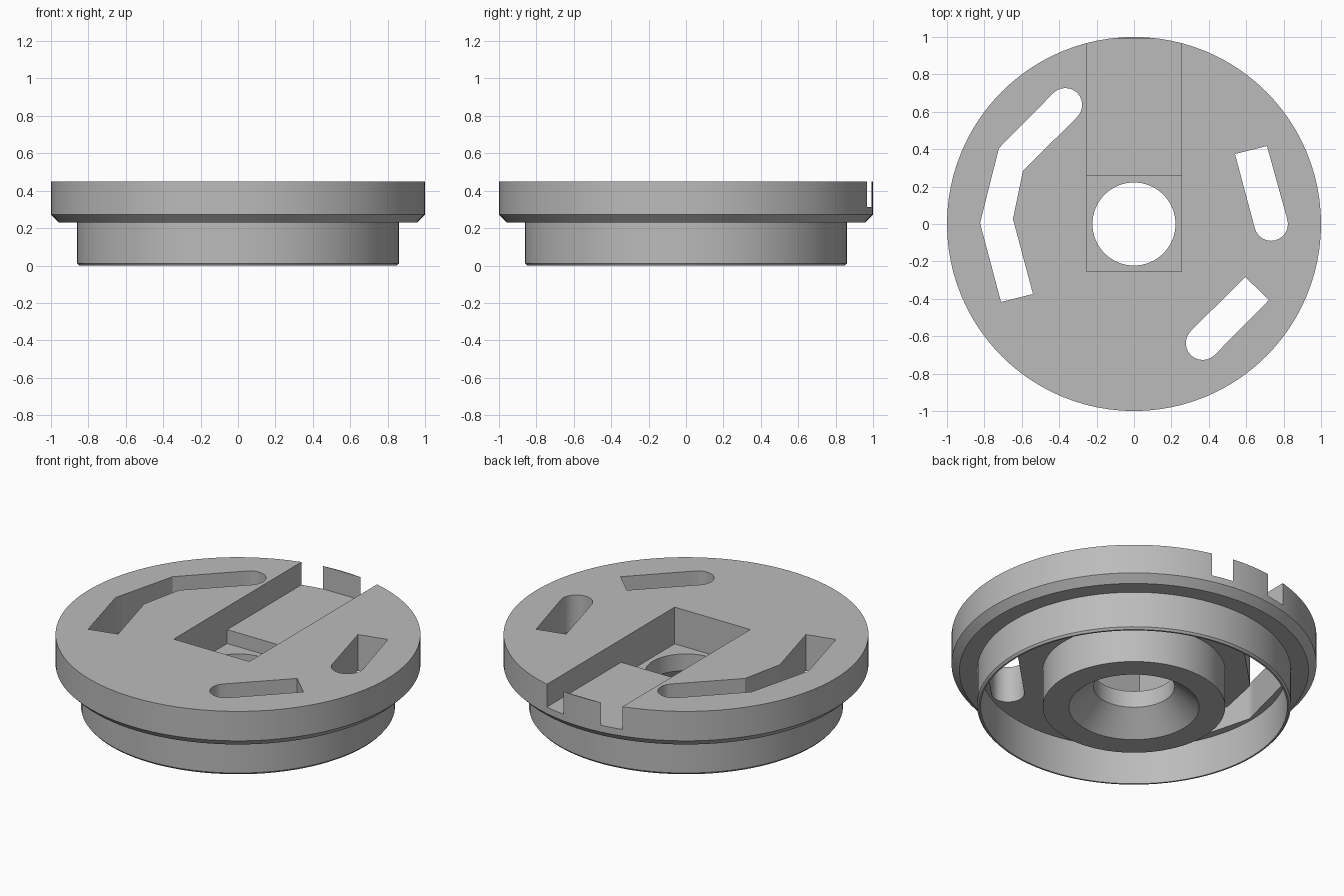
import bpy, bmesh, math
from mathutils import Vector

cube = bpy.data.objects.get("Cube")
if cube:
    bpy.data.objects.remove(cube, do_unlink=True)

# Single plain material
GREY = (0.5, 0.5, 0.5, 1)
grey = bpy.data.materials.new("plain grey")
grey.use_nodes = True
grey.diffuse_color = GREY
grey.node_tree.nodes["Principled BSDF"].inputs["Base Color"].default_value = GREY


def finish(name, bm):
    bmesh.ops.recalc_face_normals(bm, faces=bm.faces)
    mesh = bpy.data.meshes.new(name)
    bm.to_mesh(mesh)
    bm.free()
    mesh.materials.append(grey)
    obj = bpy.data.objects.new(name, mesh)
    bpy.context.collection.objects.link(obj)
    return obj


def lathe(name, profile, steps=96):
    """Turn a closed (radius, z) profile around the z axis."""
    bm = bmesh.new()
    ring = [bm.verts.new((r, 0, z)) for r, z in profile]
    edges = [bm.edges.new((a, b)) for a, b in zip(ring, ring[1:] + ring[:1])]
    bmesh.ops.spin(bm, geom=ring + edges, cent=(0, 0, 0), axis=(0, 0, 1),
                   angle=math.tau, steps=steps, use_merge=True)
    bmesh.ops.remove_doubles(bm, verts=bm.verts, dist=1e-5)
    return finish(name, bm)


def prism(name, outline, bottom, top=0.6):
    """Extrude a flat (x, y) outline upward."""
    bm = bmesh.new()
    face = bm.faces.new([bm.verts.new((x, y, bottom)) for x, y in outline])
    new = bmesh.ops.extrude_face_region(bm, geom=[face])["geom"]
    bmesh.ops.translate(bm, vec=(0, 0, top - bottom),
                        verts=[v for v in new if isinstance(v, bmesh.types.BMVert)])
    return finish(name, bm)


def box(name, y0, y1, bottom):
    return prism(name, [(-HALF, y0), (HALF, y0), (HALF, y1), (-HALF, y1)], bottom)


def round_end(center, start_deg, r=0.09, n=12):
    """Half circle running clockwise from a start angle."""
    angles = [math.radians(start_deg - 180 * i / n) for i in range(n + 1)]
    return [(center[0] + r * math.cos(a), center[1] + r * math.sin(a)) for a in angles]


def half_turn(points):
    return [(-x, -y) for x, y in points]


# Flanged disc with a thin skirt and a countersunk central hub
body = lathe("flanged_disc", [
    (0.222, 0.45), (1, 0.45), (1, 0.272), (0.957, 0.23), (0.86, 0.23),
    (0.86, 0.012), (0.85, 0), (0.84, 0), (0.84, 0.23), (0.5, 0.23),
    (0.5, 0), (0.357, 0), (0.222, 0.127)])

# Channel and deeper square pocket; the channel leaves a sliver of rim
HALF = 0.253
cutters = [box("channel_cutter", 0.2, 0.992, 0.312),
           box("pocket_cutter", -HALF, 0.258, 0.228)]

# Long bent slot, and the two short slots opposite it
bent_start = [(-0.54, -0.374), (-0.711, -0.417)]
bent_end = round_end((-0.367, 0.637), 135)
bent_inner, bent_outer = (-0.594, 0.283), (-0.722, 0.406)
long_slot = (bent_start + [(-0.823, 0.005), bent_outer] + bent_end
             + [bent_inner, (-0.647, 0.027)])
side_slot = half_turn(bent_start) + round_end((0.733, 0), 14)
front_slot = half_turn([bent_outer] + bent_end + [bent_inner])
# Keep the side slot outline in one winding direction
side_slot = side_slot[:2] + side_slot[2:]
cutters += [prism("slot_cutter", s, 0.1) for s in (long_slot, side_slot, front_slot)]

# Cut everything and drop the cutters
bpy.context.view_layer.objects.active = body
for cutter in cutters:
    cutter.hide_render = True
    mod = body.modifiers.new("cut", "BOOLEAN")
    mod.operation = "DIFFERENCE"
    mod.solver = "EXACT"
    mod.object = cutter
    bpy.ops.object.modifier_apply(modifier=mod.name)
    bpy.data.objects.remove(cutter, do_unlink=True)

bpy.ops.object.select_all(action="DESELECT")
body.select_set(True)
bpy.ops.object.shade_smooth_by_angle(angle=math.radians(30))
